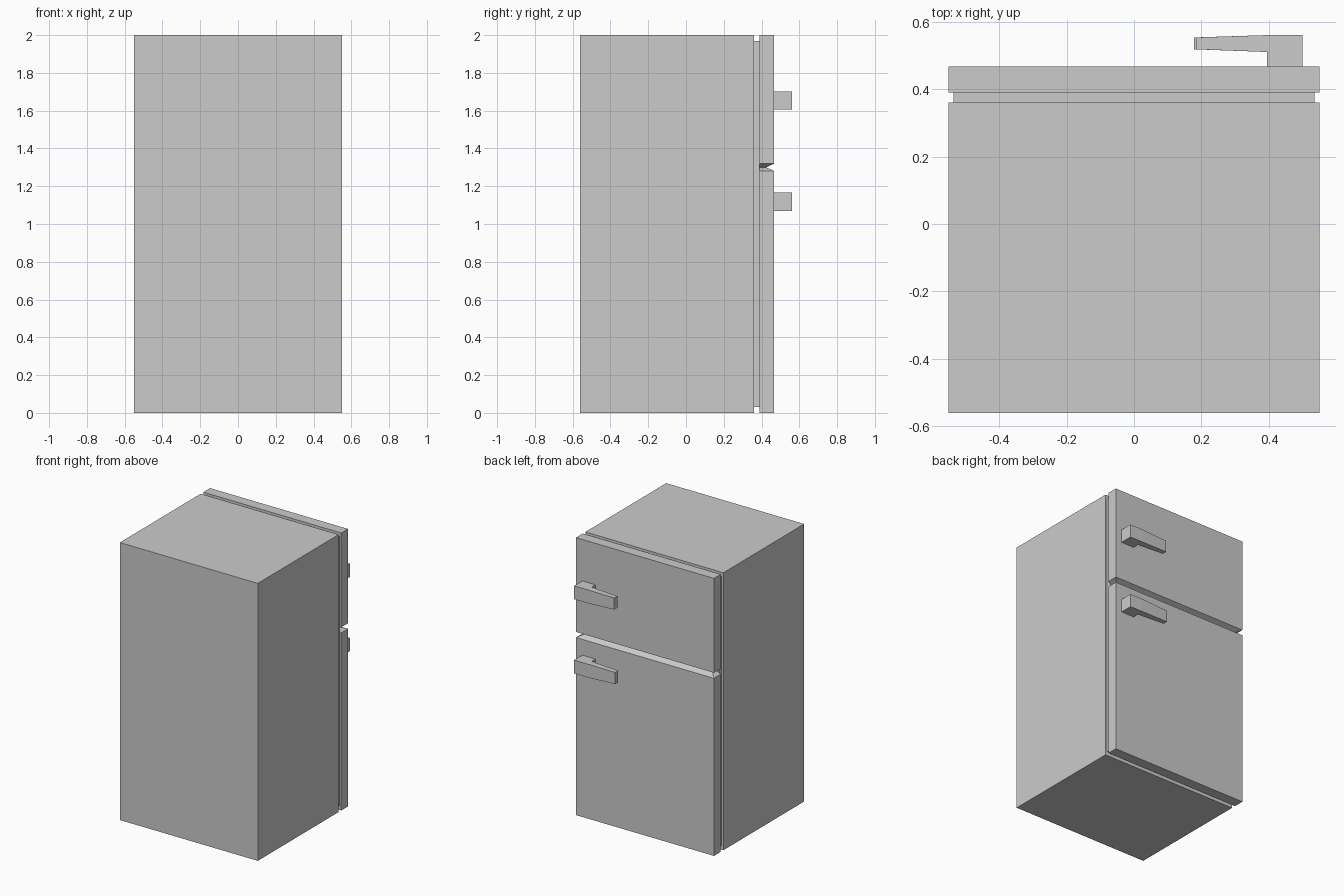
import bpy, bmesh

if "Cube" in bpy.data.objects:
    bpy.data.objects.remove(bpy.data.objects["Cube"])


def loft(name, rings):
    """Skin a closed solid through rings with equal point counts."""
    bm = bmesh.new()
    loops = [[bm.verts.new(p) for p in ring] for ring in rings]
    n = len(loops[0])
    for a, b in zip(loops, loops[1:]):
        for i in range(n):
            j = (i + 1) % n
            bm.faces.new((a[i], a[j], b[j], b[i]))
    bm.faces.new(loops[0])
    bm.faces.new(loops[-1])
    bmesh.ops.recalc_face_normals(bm, faces=bm.faces)
    mesh = bpy.data.meshes.new(name)
    bm.to_mesh(mesh)
    bm.free()
    obj = bpy.data.objects.new(name, mesh)
    bpy.context.collection.objects.link(obj)
    return obj


def rect(hw, y0, y1, z):
    return [(-hw, y0, z), (hw, y0, z), (hw, y1, z), (-hw, y1, z)]


def box(name, hw, y0, y1, z0, z1):
    return loft(name, [rect(hw, y0, y1, z0), rect(hw, y0, y1, z1)])


# Cabinet and the recessed door seal
box("cabinet", 0.55, -0.56, 0.36, 0.0, 2.0)
box("door_seal", 0.535, 0.36, 0.39, 0.03, 1.97)

# Doors, chamfered towards each other into a V groove
DOOR_BACK, DOOR_FRONT = 0.39, 0.467


def door(name, z_end, z_edge, z_seam):
    full = (0.55, DOOR_BACK, DOOR_FRONT)
    loft(name, [rect(*full, z_end), rect(*full, z_edge),
                rect(0.51, DOOR_BACK, 0.425, z_seam)])


door("fridge_door", 0.0, 1.28, 1.30)
door("freezer_door", 2.0, 1.32, 1.30)

# Handles: L-shaped plan with a tapering grip, (x, y, half height)
HANDLE_PLAN = [(0.50, DOOR_FRONT, 0.048), (0.50, 0.56, 0.048),
               (0.395, 0.56, 0.048), (0.0, 0.553, 0.042),
               (0.0, 0.518, 0.042), (0.395, 0.51, 0.048),
               (0.395, DOOR_FRONT, 0.048)]


def handle(name, z, tip_x):
    rings = [[(x or tip_x, y, z + s * h) for x, y, h in HANDLE_PLAN]
             for s in (-1, 1)]
    loft(name, rings)


handle("freezer_handle", 1.653, 0.185)
handle("fridge_handle", 1.118, 0.178)
